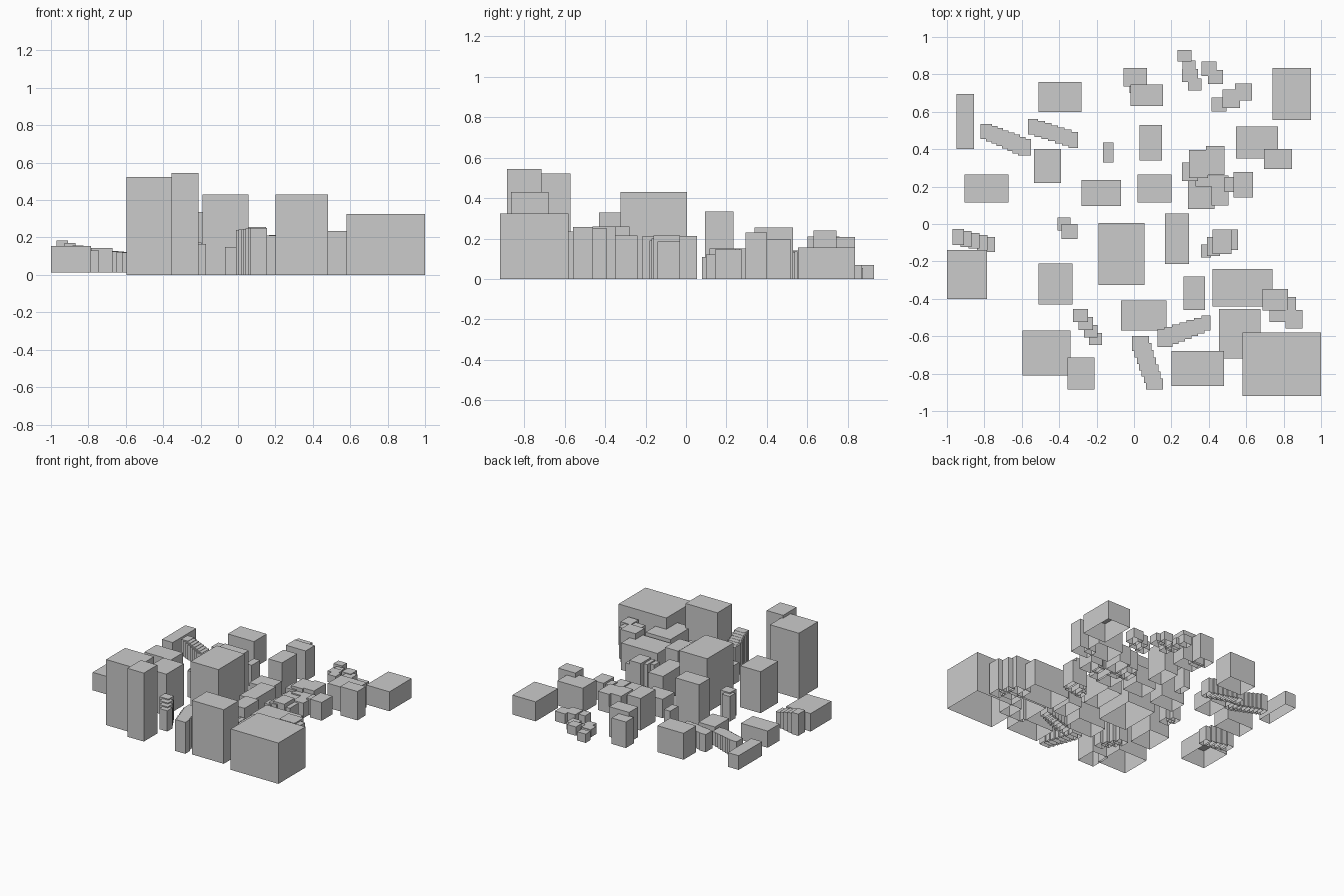
import bpy

# One block: four walls and a flat roof, open underneath
def block(name, x0, x1, y0, y1, top, z0=0.0):
    p = [(x, y, z) for z in (z0, top)
         for x, y in ((x0, y0), (x1, y0), (x1, y1), (x0, y1))]
    f = [(0, 1, 5, 4), (1, 2, 6, 5), (2, 3, 7, 6), (3, 0, 4, 7), (4, 5, 6, 7)]
    me = bpy.data.meshes.new(name)
    me.from_pydata(p, [], f)
    bpy.context.collection.objects.link(bpy.data.objects.new(name, me))

# A stepped row of small blocks; each stop is (centre x, centre y, width, depth, top)
def row(name, stops, z0=0.0):
    for x, y, w, d, h in stops:
        block(name, x - w / 2, x + w / 2, y - d / 2, y + d / 2, h, z0)

# Evenly stepped row between two stops
def steps(name, a, b, n, z0=0.0):
    row(name, [[p + (q - p) * i / (n - 1) for p, q in zip(a, b)] for i in range(n)], z0)

# Front towers
block("corner_hall", .58, 1, -.92, -.58, .325)
block("front_tower", .20, .48, -.865, -.68, .43)
block("left_tower", -.595, -.34, -.81, -.57, .522)
block("tallest_tower", -.355, -.21, -.885, -.715, .545)
block("front_low_hall", -.07, .175, -.57, -.41, .15)
block("right_tower", .455, .675, -.72, -.455, .235)
block("right_hall", .42, .74, -.44, -.24, .215)
block("right_narrow_tower", .265, .38, -.46, -.28, .26)

# Middle buildings
block("centre_tower", -.19, .055, -.325, .005, .43)
block("centre_hall", .165, .295, -.215, .055, .213)
block("mid_left_tower", -.51, -.33, -.43, -.21, .33)
block("left_hall", -1, -.785, -.40, -.14, .155, .012)
block("left_back_hall", -.905, -.67, .115, .265, .145, .012)
block("small_hall", -.535, -.39, .22, .40, .13)
block("mid_tower", -.28, -.07, .095, .235, .335)
block("mid_hall", .02, .20, .115, .265, .15)
block("tiny_tower", -.165, -.11, .33, .435, .17)

# Back buildings
block("back_left_hall", -.95, -.855, .40, .695, .125, .012)
block("back_hall", -.51, -.28, .60, .76, .21)
block("back_tower_a", -.055, .07, .735, .835, .207)
block("back_tower_link", -.025, .07, .70, .76, .19)
block("back_tower_b", -.02, .155, .63, .745, .24)
block("back_corner_hall", .74, .945, .555, .835, .155)
block("back_mid_tower", .03, .15, .34, .53, .255)
block("back_right_hall", .545, .77, .35, .52, .195)
block("back_right_annex", .695, .845, .295, .40, .23)

# Regular stepped rows of small houses
steps("left_row", (-.79, .495, .06, .08, .14), (-.585, .41, .07, .09, .12), 8, .012)
steps("back_row", (-.54, .52, .055, .085, .14), (-.325, .45, .05, .085, .12), 7)
steps("front_right_row", (.165, -.61, .08, .095, .21), (.385, -.53, .05, .08, .2), 7)
steps("front_row", (.035, -.64, .09, .08, .24), (.11, -.855, .09, .06, .25), 7)
steps("far_left_row", (-.94, -.07, .06, .085, .185), (-.77, -.11, .055, .08, .13), 5, .012)
steps("front_left_row", (-.285, -.49, .08, .07, .19), (-.205, -.615, .07, .065, .165), 4)

# Irregular clusters of small houses
row("back_cluster_a", [(.27, .90, .075, .06, .07), (.295, .84, .07, .07, .055),
                       (.30, .795, .085, .07, .06), (.325, .745, .07, .065, .06)])
row("back_cluster_b", [(.40, .83, .08, .08, .07), (.435, .785, .08, .075, .065)])
row("back_cluster_c", [(.455, .64, .08, .075, .07), (.52, .67, .095, .1, .08),
                       (.585, .705, .09, .09, .08)])
row("right_cluster", [(.30, .28, .085, .1, .13), (.345, .32, .1, .15, .15),
                      (.435, .34, .1, .155, .15), (.36, .16, .14, .16, .11),
                      (.46, .18, .09, .16, .12), (.38, .23, .1, .06, .12),
                      (.515, .21, .06, .08, .13), (.585, .21, .105, .135, .145)])
row("middle_pair", [(-.375, 0, .07, .07, .2), (-.345, -.04, .085, .08, .21)])
row("right_pair", [(.385, -.145, .055, .07, .19), (.425, -.12, .07, .1, .2),
                   (.47, -.095, .1, .13, .215), (.53, -.085, .05, .11, .185)])
row("far_right_row", [(.755, -.405, .135, .115, .26), (.775, -.48, .1, .09, .25),
                      (.835, -.44, .06, .1, .25), (.855, -.51, .09, .1, .257)])
